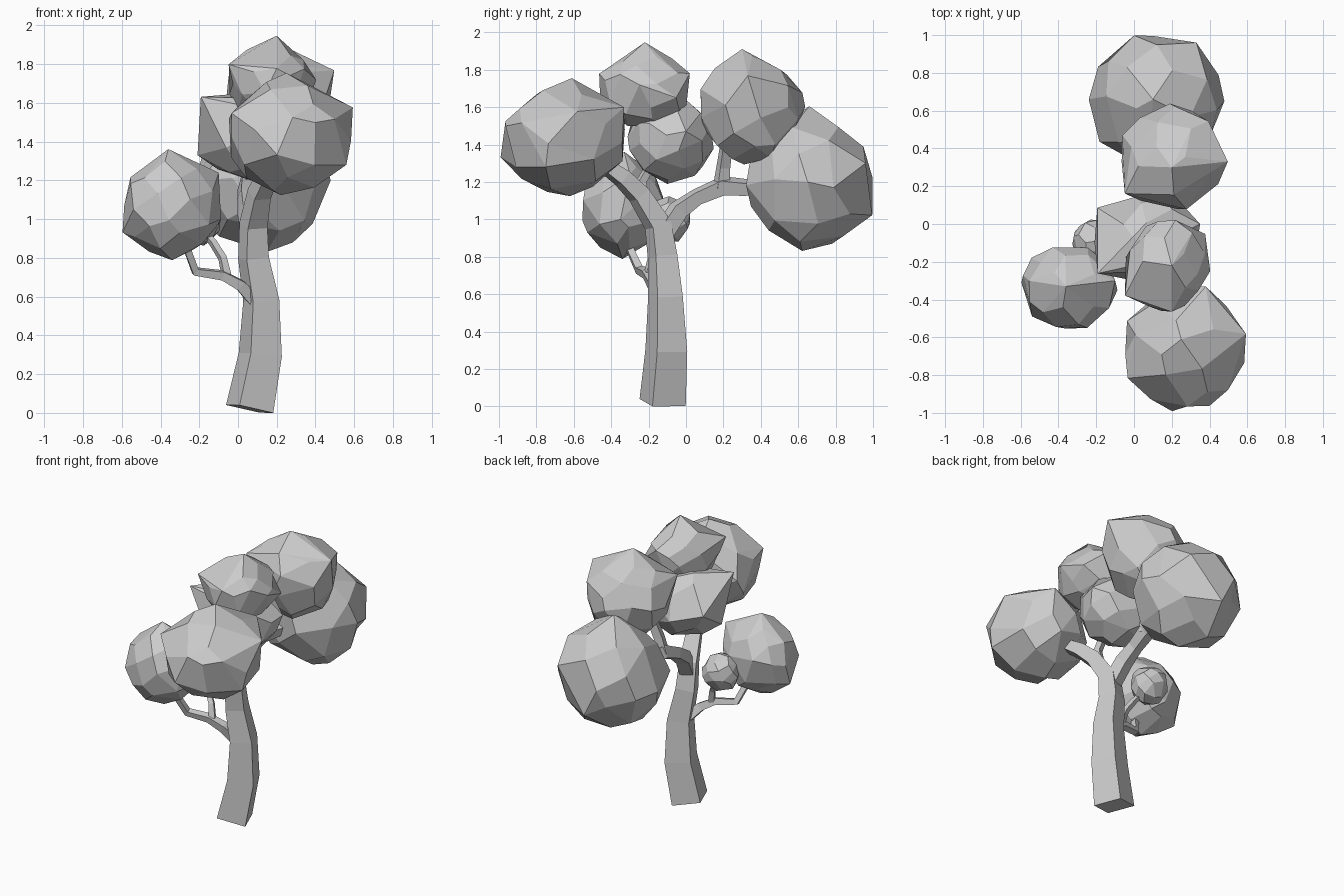
import bpy, bmesh, math, random
from mathutils import Vector


def finish(bm, name):
    bmesh.ops.recalc_face_normals(bm, faces=bm.faces)
    mesh = bpy.data.meshes.new(name)
    bm.to_mesh(mesh)
    bm.free()
    obj = bpy.data.objects.new(name, mesh)
    bpy.context.collection.objects.link(obj)
    return obj


def limb(name, path, sides=4, spin=-0.4):
    """Faceted tapering tube through (x, y, z, radius) stations."""
    bm = bmesh.new()
    pts = [Vector(p[:3]) for p in path]
    rings, side = [], Vector((1, 0, 0.01))
    for i, p in enumerate(pts):
        axis = (pts[min(i + 1, len(pts) - 1)] - pts[max(i - 1, 0)]).normalized()
        side = (side - axis * side.dot(axis)).normalized()
        other = axis.cross(side)
        ring = []
        for k in range(sides):
            a = spin + math.tau * k / sides
            ring.append(bm.verts.new(p + path[i][3] * (side * math.cos(a) + other * math.sin(a))))
        rings.append(ring)
    for lo, hi in zip(rings, rings[1:]):
        for k in range(sides):
            n = (k + 1) % sides
            bm.faces.new((lo[k], lo[n], hi[n], hi[k]))
    bm.faces.new(rings[0][::-1])
    bm.faces.new(rings[-1])
    return finish(bm, name)


def leaf_clump(name, lo, hi, seed, peaks=(), count=40):
    """Irregular faceted ball filling the box lo..hi, with chosen corners."""
    rnd = random.Random(seed)
    mid = (Vector(lo) + Vector(hi)) / 2
    half = (Vector(hi) - Vector(lo)) / 2
    dirs = []
    for i in range(count):
        z = 1 - 2 * (i + 0.5) / count
        a = i * 2.39996 + seed
        r = math.sqrt(1 - z * z)
        p = Vector((r * math.cos(a), r * math.sin(a), z))
        p += Vector([rnd.uniform(-0.14, 0.14) for _ in range(3)])
        dirs.append(p.normalized() * rnd.uniform(0.95, 1.01))
    # swap the nearest point for each prominent corner
    corners = []
    for pk in peaks:
        d = Vector([(pk[k] - mid[k]) / half[k] for k in range(3)])
        dirs.remove(min(dirs, key=lambda q: (q.normalized() - d.normalized()).length))
        corners.append(d)
    bm = bmesh.new()
    for d in dirs + corners:
        bm.verts.new(mid + Vector([d[k] * half[k] for k in range(3)]))
    bmesh.ops.convex_hull(bm, input=bm.verts[:])
    loose = [v for v in bm.verts if not v.link_faces]
    bmesh.ops.delete(bm, geom=loose, context='VERTS')
    # pair triangles into broad facets, then rough them up
    bmesh.ops.join_triangles(bm, faces=bm.faces[:], angle_face_threshold=0.6,
                             angle_shape_threshold=1.2)
    for v in bm.verts:
        v.co = mid + (v.co - mid) * rnd.uniform(0.97, 1.01)
    return finish(bm, name)


# trunk leaning and curving up to the fork, then on to the front clump
trunk = limb("trunk", [(0.06, -0.125, 0.025, 0.135), (0.115, -0.105, 0.3, 0.122),
                       (0.12, -0.11, 0.58, 0.102), (0.08, -0.125, 0.8, 0.087),
                       (0.08, -0.15, 0.97, 0.078), (0.11, -0.25, 1.13, 0.066),
                       (0.15, -0.34, 1.22, 0.058), (0.2, -0.48, 1.32, 0.042)])
low = min(v.co.z for v in trunk.data.vertices)
for v in trunk.data.vertices:
    if v.co.z < 0.1:
        v.co.z -= low

# branches
limb("back_branch", [(0.08, -0.14, 0.9, 0.062), (0.05, -0.04, 1.05, 0.06),
                     (0.04, 0.06, 1.12, 0.05), (0.05, 0.2, 1.18, 0.058),
                     (0.07, 0.32, 1.17, 0.05), (0.1, 0.46, 1.18, 0.038)])
limb("back_upper_branch", [(0.05, 0.19, 1.17, 0.05), (0.07, 0.2, 1.28, 0.04),
                           (0.12, 0.22, 1.42, 0.038), (0.18, 0.3, 1.5, 0.03)])
limb("middle_branch", [(0.1, -0.22, 1.1, 0.035), (0.1, -0.24, 1.2, 0.03),
                       (0.09, -0.17, 1.32, 0.026)])
limb("left_branch", [(0.09, -0.13, 0.58, 0.05), (0.01, -0.18, 0.66, 0.038),
                     (-0.08, -0.21, 0.71, 0.032), (-0.22, -0.25, 0.73, 0.028),
                     (-0.26, -0.3, 0.84, 0.025), (-0.3, -0.33, 0.95, 0.02)])
limb("left_twig", [(-0.06, -0.2, 0.71, 0.028), (-0.08, -0.18, 0.8, 0.024),
                   (-0.13, -0.15, 0.88, 0.022), (-0.19, -0.11, 0.95, 0.016)])

# foliage clumps
leaf_clump("front_leaves", (-0.07, -1.0, 1.12), (0.6, -0.31, 1.73), 1,
           [(0.25, -0.61, 1.76), (0.6, -0.58, 1.58), (0.56, -0.75, 1.28), (0.22, -0.62, 1.12),
            (-0.04, -0.82, 1.55), (0.2, -1.0, 1.33), (0.38, -0.33, 1.6), (0.4, -0.97, 1.5)])
leaf_clump("top_leaves", (-0.06, -0.47, 1.48), (0.4, 0.03, 1.91), 2,
           [(0.2, -0.22, 1.95), (-0.05, -0.38, 1.8), (0.2, -0.47, 1.78), (0.41, -0.25, 1.72),
            (0.22, 0.02, 1.78), (0.38, -0.05, 1.65)])
leaf_clump("middle_leaves", (-0.2, -0.32, 1.19), (0.35, 0.16, 1.66), 3,
           [(-0.19, -0.26, 1.63), (-0.2, 0.09, 1.45), (0.35, 0.0, 1.47), (0.1, -0.1, 1.19),
            (-0.21, -0.1, 1.33)])
leaf_clump("back_upper_leaves", (-0.07, 0.06, 1.29), (0.48, 0.64, 1.88), 4,
           [(0.2, 0.3, 1.91), (0.5, 0.33, 1.77), (0.19, 0.64, 1.6), (0.4, 0.55, 1.72),
            (0.28, 0.07, 1.7), (-0.05, 0.16, 1.74), (0.2, 0.31, 1.29), (-0.06, 0.47, 1.6)])
leaf_clump("back_leaves", (-0.24, 0.31, 0.83), (0.48, 1.0, 1.57), 5,
           [(0.1, 0.66, 1.61), (0.0, 1.0, 1.22), (0.33, 0.96, 1.3), (0.48, 0.65, 1.2),
            (-0.24, 0.66, 1.15), (0.15, 0.62, 0.82), (-0.19, 0.43, 1.2), (0.1, 1.0, 1.02)])
leaf_clump("left_leaves", (-0.6, -0.575, 0.8), (-0.08, -0.1, 1.33), 6,
           [(-0.36, -0.33, 1.37), (-0.56, -0.3, 1.22), (-0.6, -0.31, 0.93), (-0.34, -0.34, 0.78),
            (-0.09, -0.35, 1.0), (-0.1, -0.3, 1.24), (-0.54, -0.18, 1.1), (-0.54, -0.49, 1.05)])
leaf_clump("small_left_leaves", (-0.33, -0.22, 0.86), (-0.08, 0.03, 1.13), 7)
